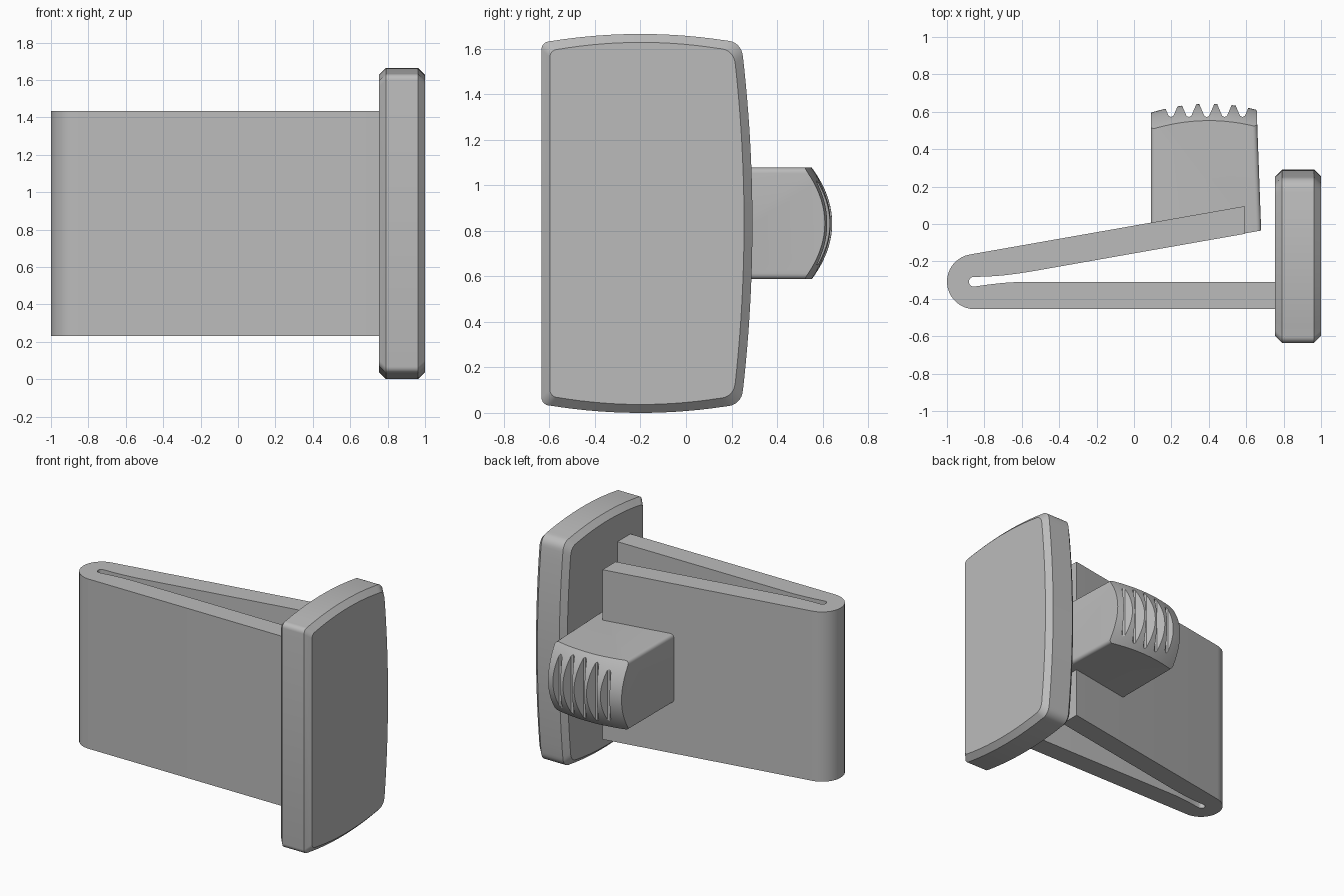
import bpy, bmesh, math

if "Cube" in bpy.data.objects:
    bpy.data.objects.remove(bpy.data.objects["Cube"])

grey = bpy.data.materials.new("plain grey")
grey.diffuse_color = (0.5, 0.5, 0.5, 1)
grey.use_nodes = True
grey.node_tree.nodes["Principled BSDF"].inputs["Base Color"].default_value = grey.diffuse_color
MID = 0.8325  # height of the horizontal symmetry plane


def finish(name, bm):
    bmesh.ops.recalc_face_normals(bm, faces=bm.faces)
    me = bpy.data.meshes.new(name)
    bm.to_mesh(me)
    bm.free()
    me.materials.append(grey)
    ob = bpy.data.objects.new(name, me)
    bpy.context.collection.objects.link(ob)
    return ob


def loft(rings):
    """Closed solid through a list of equal-length point rings."""
    bm = bmesh.new()
    vs = [[bm.verts.new(p) for p in r] for r in rings]
    n = len(vs[0])
    for a, b in zip(vs, vs[1:]):
        for i in range(n):
            j = (i + 1) % n
            bm.faces.new((a[i], a[j], b[j], b[i]))
    bm.faces.new(vs[0])
    bm.faces.new(vs[-1])
    return bm


def extrude_z(profile, z0, z1):
    return loft([[(x, y, z) for x, y in profile] for z in (z0, z1)])


def arc(cx, cy, r, a0, a1, n):
    return [(cx + r * math.cos(math.radians(a0 + (a1 - a0) * i / n)),
             cy + r * math.sin(math.radians(a0 + (a1 - a0) * i / n))) for i in range(n + 1)]


def smooth(ob):
    bpy.ops.object.select_all(action='DESELECT')
    ob.select_set(True)
    bpy.context.view_layer.objects.active = ob
    bpy.ops.object.shade_smooth_by_angle(angle=math.radians(25))


def boolean(ob, tool, op):
    m = ob.modifiers.new(op.lower(), 'BOOLEAN')
    m.operation, m.object, m.solver = op, tool, 'EXACT'
    bpy.context.view_layer.objects.active = ob
    bpy.ops.object.modifier_apply(modifier=m.name)
    bpy.data.objects.remove(tool)


# Folded spring clip: outer bend, then the slot between the two arms
profile = [(0.77, -0.455)]
profile += arc(-0.853, -0.308, 0.147, 270, 100, 20)
profile += [(0.59, 0.095), (0.59, -0.053), (-0.55, -0.254), (-0.62, -0.265),
            (-0.7, -0.275), (-0.78, -0.281)]
profile += arc(-0.857, -0.309, 0.026, 90, 270, 10)
profile += [(-0.78, -0.324), (-0.7, -0.315), (-0.62, -0.31), (0.77, -0.31)]
smooth(finish("spring_clip", extrude_z(profile, 0.23, 1.435)))

# End plate: bulged outline with chamfered rims
half = [(0.292 - 0.042 * (z / 0.735) ** 2, z) for z in [0.73 * i / 12 for i in range(13)]]
half += arc(0.179, 0.733, 0.07, 12, 80, 6)
half += [(y, 0.8325 - 0.0325 * ((y + 0.2) / 0.4) ** 2)
         for y in [0.17 - 0.77 * i / 14 for i in range(15)]]
half += arc(-0.6, 0.765, 0.035, 100, 180, 5)
outline = half + [(y, -z) for y, z in reversed(half[1:])]
CY, HY, HZ, INSET = -0.1715, 0.4635, 0.8325, 0.037


def plate_ring(x, inset):
    sy, sz = 1 - inset / HY, 1 - inset / HZ
    return [(x, CY + (y - CY) * sy, MID + z * sz) for y, z in outline]


smooth(finish("end_plate", loft([plate_ring(0.755, INSET), plate_ring(0.792, 0),
                                 plate_ring(0.963, 0), plate_ring(1.0, INSET)])))

# Push button: slanted block with rounded long edges
bm = extrude_z([(0.09, -0.138), (0.68, -0.035), (0.652, 0.72), (0.09, 0.72)],
               MID - 0.245, MID + 0.245)
edges = [e for e in bm.edges if abs(e.verts[0].co.y - e.verts[1].co.y) > 0.5]
bmesh.ops.bevel(bm, geom=edges, offset=0.025, segments=4, profile=0.5, affect='EDGES')
button = finish("push_button", bm)

# Domed thumb face, trimmed by a solid with a curved back
bm = bmesh.new()
NX, NZ = 16, 24
bmesh.ops.create_grid(bm, x_segments=NX, y_segments=NZ, size=1)
for v in bm.verts:
    x, z = 0.39 + 0.36 * v.co.x, 0.3 * v.co.y
    v.co = (x, 0.643 - 0.045 * ((x - 0.4) / 0.3) ** 2 - 0.09 * (z / 0.245) ** 2, MID + z)
ext = bmesh.ops.extrude_face_region(bm, geom=bm.faces[:])
for v in [g for g in ext["geom"] if isinstance(g, bmesh.types.BMVert)]:
    v.co.y = -0.4
boolean(button, finish("dome_tool", bm), 'INTERSECT')

# Grip grooves across the thumb face
for i in range(5):
    x = 0.198 + 0.0955 * i
    groove = [(x - 0.052, 0.67), (x - 0.013, 0.578), (x, 0.572),
              (x + 0.013, 0.578), (x + 0.052, 0.67)]
    boolean(button, finish("groove_tool", extrude_z(groove, 0.4, 1.3)), 'DIFFERENCE')
smooth(button)
